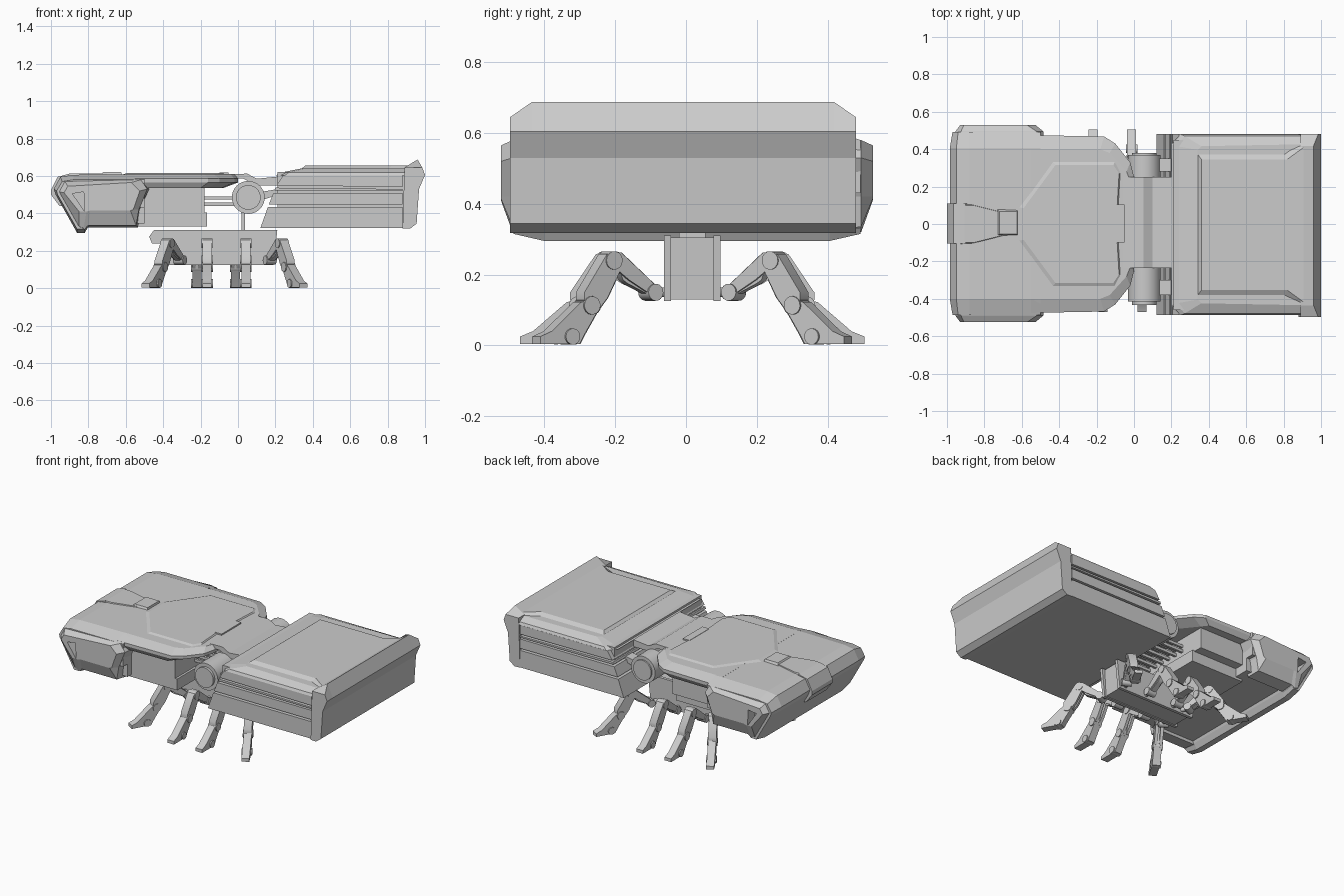
import bpy, bmesh, math
from mathutils import Vector as V


def loft(bm, rings):
    """Skin a list of equal-length rings and cap both ends."""
    vs = [[bm.verts.new(p) for p in r] for r in rings]
    n = len(vs[0])
    for a, b in zip(vs, vs[1:]):
        for i in range(n):
            bm.faces.new((a[i], a[(i + 1) % n], b[(i + 1) % n], b[i]))
    bm.faces.new(vs[0][::-1])
    bm.faces.new(vs[-1])


def finish(name, bm, smooth=False):
    bmesh.ops.recalc_face_normals(bm, faces=bm.faces)
    me = bpy.data.meshes.new(name)
    bm.to_mesh(me)
    bm.free()
    ob = bpy.data.objects.new(name, me)
    bpy.context.collection.objects.link(ob)
    if smooth:
        bpy.context.view_layer.objects.active = ob
        ob.select_set(True)
        bpy.ops.object.shade_smooth_by_angle(angle=math.radians(35))
        ob.select_set(False)
    return ob


def part(name, *lofts):
    bm = bmesh.new()
    for r in lofts:
        loft(bm, r)
    return finish(name, bm)


def xz(pts, y):
    return [(x, y, z) for x, z in pts]


def side(pts, a, b):
    return [xz(pts, a), xz(pts, b)]


def sym(pts, z, cy=0.0):
    """Mirror a half outline (x, y) across the centre line at height z."""
    return [(x, cy + y, z) for x, y in pts] + [(x, cy - y, z) for x, y in reversed(pts)]


def box(x0, x1, y0, y1, z0, z1):
    return side([(x0, z0), (x1, z0), (x1, z1), (x0, z1)], y0, y1)


def tube(p, q, r0, r1=None, n=20):
    p, q = V(p), V(q)
    r1 = r0 if r1 is None else r1
    d = (q - p).normalized()
    u = d.orthogonal().normalized()
    w = d.cross(u)
    return [[c + r * (u * math.cos(2 * math.pi * i / n) + w * math.sin(2 * math.pi * i / n))
             for i in range(n)] for c, r in ((p, r0), (q, r1))]


# ---- rear container: core with stacked side slabs leaving grooves
part("container_core", box(0.21, 0.9, -0.46, 0.45, 0.325, 0.62))
slabs = [[(0.12, 0.322), (0.16, 0.435), (0.88, 0.435), (0.88, 0.322)],
         [(0.165, 0.448), (0.19, 0.51), (0.88, 0.51), (0.88, 0.448)],
         [(0.195, 0.523), (0.2, 0.537), (0.88, 0.53), (0.88, 0.52)],
         [(0.205, 0.548), (0.24, 0.602), (0.88, 0.602), (0.88, 0.542)]]
part("container_side_slabs", *[side(s, -0.487, 0.48) for s in slabs])
part("container_lid",
     [sym([(0.2, 0.43), (0.25, 0.483), (0.9, 0.483)], 0.602, -0.004),
      sym([(0.23, 0.42), (0.27, 0.475), (0.9, 0.475)], 0.618, -0.004),
      sym([(0.34, 0.4), (0.36, 0.42), (0.9, 0.43)], 0.64, -0.004)])
part("container_lid_panel",
     [sym([(0.335, 0.385), (0.8, 0.385), (0.92, 0.44)], 0.635, -0.004),
      sym([(0.36, 0.35), (0.82, 0.35), (0.93, 0.43)], 0.655, -0.004)])


def cap(top):
    return [(0.88, 0.32), (0.92, 0.318), (0.955, 0.345), (0.968, 0.53), (1.0, 0.605),
            (0.985 if top < 0.68 else 0.96, top), (0.89, min(top, 0.645))]


part("container_rear_cap", [xz(cap(0.645), -0.497), xz(cap(0.688), -0.435),
                            xz(cap(0.688), 0.418), xz(cap(0.645), 0.48)])

# ---- front hull: nose, deck, inner block, side pods
nose_mid = [(-0.975, 0.5), (-0.985, 0.53), (-0.95, 0.595), (-0.88, 0.606), (-0.5, 0.61), (-0.5, 0.43),
            (-0.76, 0.43), (-0.8, 0.33), (-0.82, 0.295), (-0.86, 0.295)]
nose_end = [(-0.965, 0.5), (-0.97, 0.52), (-0.94, 0.57), (-0.88, 0.58), (-0.5, 0.58), (-0.5, 0.43),
            (-0.76, 0.43), (-0.8, 0.34), (-0.82, 0.315), (-0.86, 0.315)]
nose = part("nose_hull", [xz(nose_end, -0.487), xz(nose_mid, -0.4),
                          xz(nose_mid, 0.405), xz(nose_end, 0.493)])
part("nose_brow", side([(-1.0, 0.5), (-1.0, 0.525), (-0.965, 0.595), (-0.9, 0.612),
                        (-0.88, 0.59), (-0.94, 0.44), (-0.955, 0.44)], -0.105, 0.11))
deck = [(-0.55, 0.475), (-0.16, 0.468), (-0.1, 0.43), (-0.02, 0.33), (0.0, 0.25)]
part("hull_deck",
     [sym([(-0.55, 0.455), (-0.2, 0.45), (-0.17, 0.41), (-0.09, 0.31), (-0.08, 0.23)], 0.535),
      sym(deck, 0.565),
      sym(deck, 0.585),
      sym([(-0.55, 0.4), (-0.18, 0.4), (-0.13, 0.38), (-0.04, 0.28), (-0.02, 0.23)], 0.61)])
part("deck_raised_panel",
     [sym([(-0.62, 0.09), (-0.44, 0.34), (-0.1, 0.34), (-0.07, 0.28), (-0.08, 0.1)], 0.606),
      sym([(-0.59, 0.085), (-0.42, 0.315), (-0.11, 0.315), (-0.08, 0.27), (-0.09, 0.1)], 0.617)])
part("deck_rear_tab", box(-0.1, -0.05, -0.1, 0.105, 0.6, 0.619))
part("hood_ridge",
     [sym([(-0.95, 0.11), (-0.88, 0.11), (-0.7, 0.07)], 0.59),
      sym([(-0.9, 0.1), (-0.86, 0.1), (-0.7, 0.06)], 0.613)])
part("roof_hatch",
     [sym([(-0.735, 0.075), (-0.62, 0.07)], 0.6, 0.007), sym([(-0.72, 0.06), (-0.625, 0.06)], 0.622, 0.007)])
part("hull_inner_block",
     box(-0.82, -0.5, -0.44, 0.44, 0.345, 0.56),
     box(-0.55, -0.18, -0.4, 0.4, 0.4, 0.56),
     box(-0.55, -0.165, -0.4, 0.34, 0.33, 0.405))
pod_in = [(-0.975, 0.52), (-0.93, 0.585), (-0.52, 0.59), (-0.475, 0.53), (-0.525, 0.42),
          (-0.535, 0.325), (-0.8, 0.325), (-0.83, 0.3), (-0.86, 0.31)]
pod_mid = [(-0.955, 0.515), (-0.925, 0.57), (-0.52, 0.58), (-0.485, 0.53), (-0.53, 0.42),
           (-0.545, 0.335), (-0.8, 0.335), (-0.825, 0.32), (-0.85, 0.33)]
pod_out = [(-0.93, 0.51), (-0.91, 0.545), (-0.57, 0.565), (-0.525, 0.52), (-0.56, 0.42),
           (-0.575, 0.415), (-0.79, 0.415), (-0.81, 0.41), (-0.85, 0.41)]
lamp = [(-0.885, 0.505), (-0.825, 0.515), (-0.82, 0.41)]
pods = [part("left_side_pod", [xz(pod_in, 0.41), xz(pod_mid, 0.495), xz(pod_out, 0.528)]),
        part("right_side_pod", [xz(pod_in, -0.405), xz(pod_mid, -0.49), xz(pod_out, -0.523)])]
cutter = part("lamp_cutter", side(lamp, -0.6, -0.45), side(lamp, 0.455, 0.6))
cutter.hide_render = True
cutter.hide_set(True)
for ob in [nose] + pods:
    m = ob.modifiers.new("lamp_recess", 'BOOLEAN')
    m.operation = 'DIFFERENCE'
    m.object = cutter

# ---- hinge between hull and container
hx, hz = 0.055, 0.485
bm = bmesh.new()
for y0, y1, r in ((-0.415, -0.235, 0.088), (-0.432, -0.4, 0.066), (0.25, 0.37, 0.088), (0.35, 0.38, 0.066),
                  (-0.3, 0.3, 0.05)):
    loft(bm, tube((hx, y0, hz), (hx, y1, hz), r, n=32))
finish("hinge_drums", bm, True)
bridge = [(-0.16, 0.55), (-0.06, 0.61), (0.05, 0.612), (0.1, 0.585), (0.25, 0.6),
          (0.25, 0.55), (0.1, 0.55), (0.03, 0.585), (-0.05, 0.585), (-0.14, 0.535)]
part("hinge_bridge", side(bridge, -0.235, 0.25))
arm = [(0.1, 0.46), (0.24, 0.51), (0.24, 0.535), (0.1, 0.51)]
part("hinge_arms", side(arm, -0.38, -0.3), side(arm, 0.28, 0.35))
part("hinge_fins", *[box(-0.19, 0.03, -0.2 + 0.06 * i, -0.185 + 0.06 * i, z, z + 0.018)
                     for i in range(8) for z in (0.44, 0.473)])
part("hinge_post", box(0.02, 0.037, -0.02, 0.055, 0.3, 0.46))

# ---- walker chassis
frame = [(-0.475, 0.275), (-0.45, 0.31), (0.21, 0.31), (0.2, 0.21), (0.19, 0.125),
         (-0.37, 0.125), (-0.385, 0.24), (-0.46, 0.24)]
core = [(-0.44, 0.26), (-0.44, 0.305), (0.19, 0.305), (0.18, 0.13), (-0.35, 0.13), (-0.36, 0.26)]
part("walker_chassis", side(frame, -0.062, -0.042), side(frame, 0.077, 0.097), side(core, -0.05, 0.085))

# ---- legs: (reach, height) profiles swept across the leg width
thigh = [(0.12, 0.138), (0.108, 0.165), (0.225, 0.262), (0.262, 0.262), (0.27, 0.235), (0.24, 0.215), (0.2, 0.185)]
thigh_plate = [(0.125, 0.14), (0.14, 0.162), (0.225, 0.21), (0.215, 0.185), (0.2, 0.175)]
shin = [(0.218, 0.232), (0.24, 0.265), (0.272, 0.258), (0.345, 0.15), (0.345, 0.128), (0.295, 0.105), (0.27, 0.135)]
foot = [(0.303, 0.095), (0.325, 0.13), (0.355, 0.122), (0.45, 0.04), (0.487, 0.025),
        (0.487, 0.004), (0.36, 0.004), (0.345, 0.03)]


def leg(name, x, sgn, ang):
    bm = bmesh.new()
    ca, sa = math.cos(ang), math.sin(ang)

    def P(r, t, z):
        d = r - 0.117
        return V((x + d * sa + t * ca, 0.0175 + sgn * (0.117 + d * ca - t * sa), z))
    for prof, a, b in ((thigh, -0.024, 0.024), (thigh_plate, -0.015, 0.015),
                       (shin, -0.025, -0.006), (shin, 0.006, 0.025), (foot, -0.024, 0.024)):
        loft(bm, [[P(r, a, z) for r, z in prof], [P(r, b, z) for r, z in prof]])
    loft(bm, [[P(r, t, z) for r, z in shin[1:-1]] for t in (-0.01, 0.01)])
    for r, z, rad, w in ((0.117, 0.15, 0.024, 0.03), (0.25, 0.24, 0.026, 0.029),
                         (0.322, 0.113, 0.026, 0.03), (0.385, 0.025, 0.023, 0.031)):
        loft(bm, tube(P(r, -w, z), P(r, w, z), rad, n=16))
    loft(bm, tube(P(0.07, 0, 0.15), P(0.117, 0, 0.15), 0.014, n=12))
    finish(name, bm, True)


for sgn, tag, off in ((-1, "near", 0.0), (1, "far", -0.055)):
    leg(tag + "_leg_front", -0.31, sgn, -math.radians(30))
    leg(tag + "_leg_mid_front", -0.165 + off, sgn, 0)
    leg(tag + "_leg_mid_rear", 0.042 + off, sgn, 0)
    leg(tag + "_leg_rear", 0.17, sgn, math.radians(29))
